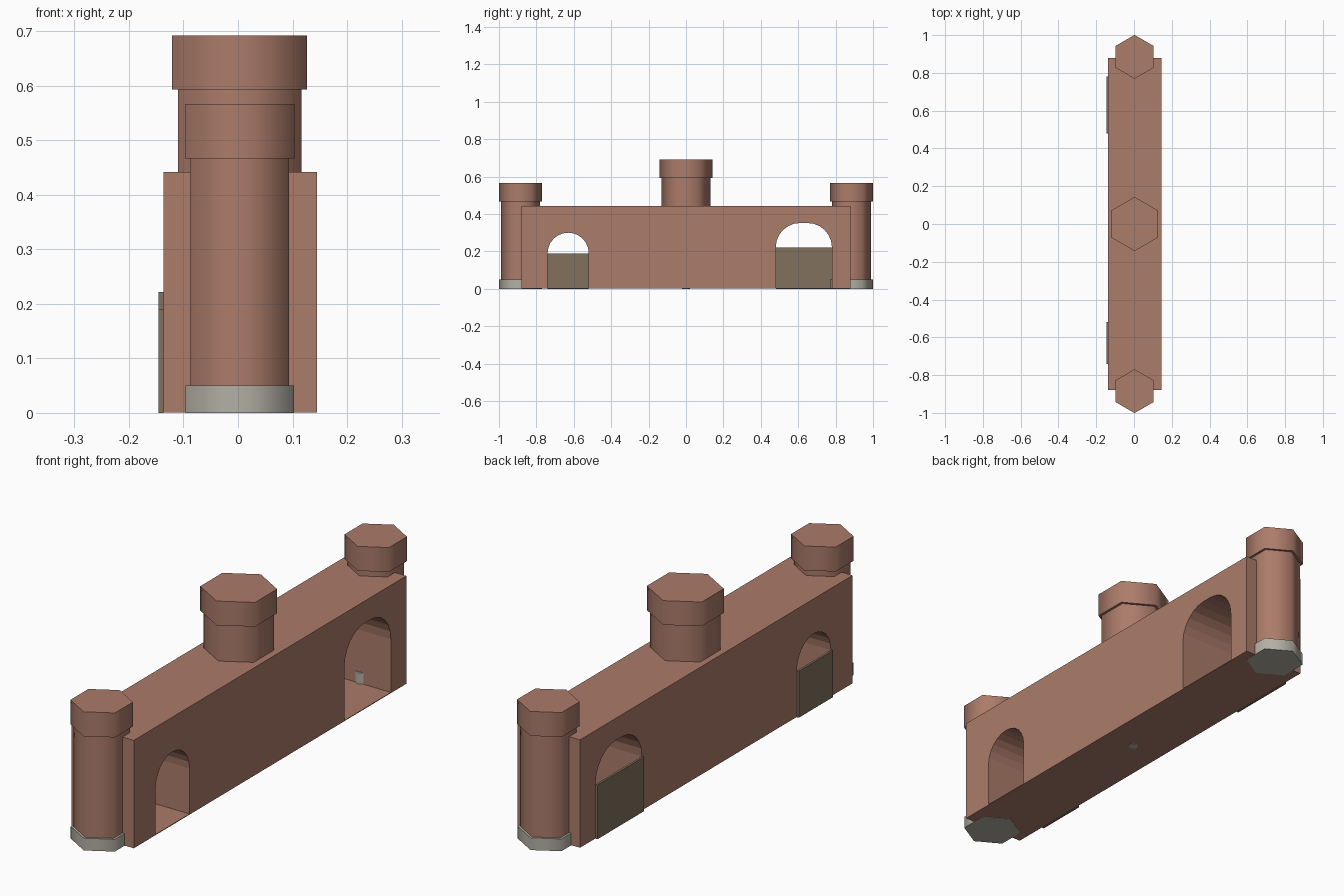
import bpy
import bmesh
from math import pi, sin, cos, radians

cube = bpy.data.objects.get("Cube")
if cube:
    bpy.data.objects.remove(cube, do_unlink=True)


def material(name, rgb):
    mat = bpy.data.materials.new(name)
    mat.use_nodes = True
    mat.diffuse_color = (*rgb, 1)
    mat.node_tree.nodes["Principled BSDF"].inputs["Base Color"].default_value = (*rgb, 1)
    return mat


BRICK = material("brick", (0.41, 0.2, 0.143))
STONE = material("pale stone", (0.45, 0.43, 0.37))
WOOD = material("weathered wood", (0.22, 0.165, 0.113))

X_MIN, X_MAX = -0.137, 0.145     # wall faces
HALF_LENGTH, HEIGHT = 0.88, 0.442
FLOOR = 0.004
AXIS_X = 0.003                   # tower centre line


def extrude_profile(name, outline, axis, start, depth, mat):
    """Extrude a closed 2D outline along x (outline is y, z) or z (outline is x, y)."""
    bm = bmesh.new()
    place = (lambda p: (start, *p)) if axis == "x" else (lambda p: (*p, start))
    face = bm.faces.new([bm.verts.new(place(p)) for p in outline])
    moved = bmesh.ops.extrude_face_region(bm, geom=[face])["geom"]
    offset = (depth, 0, 0) if axis == "x" else (0, 0, depth)
    bmesh.ops.translate(bm, vec=offset,
                        verts=[v for v in moved if isinstance(v, bmesh.types.BMVert)])
    bmesh.ops.recalc_face_normals(bm, faces=bm.faces)
    mesh = bpy.data.meshes.new(name)
    bm.to_mesh(mesh)
    bm.free()
    mesh.materials.append(mat)
    obj = bpy.data.objects.new(name, mesh)
    bpy.context.collection.objects.link(obj)
    return obj


def rect(a0, b0, a1, b1):
    return [(a0, b0), (a1, b0), (a1, b1), (a0, b1)]


def hexagon_prism(name, y, radius, bottom, top, mat):
    """Six-sided drum with a corner facing the front, softly shaded around."""
    outline = [(AXIS_X + radius * sin(i * pi / 3), y + radius * cos(i * pi / 3))
               for i in range(6)]
    obj = extrude_profile(name, outline, "z", bottom, top - bottom, mat)
    bpy.ops.object.select_all(action="DESELECT")
    obj.select_set(True)
    bpy.context.view_layer.objects.active = obj
    bpy.ops.object.shade_smooth_by_angle(angle=radians(65))


def arch(y0, y1, spring, radius, steps=6):
    """Opening outline from the left foot over the crown to the right foot."""
    points = [(y0, FLOOR)]
    for centre, first in ((y0 + radius, pi), (y1 - radius, pi / 2)):
        for i in range(steps + 1):
            a = first - i * pi / 2 / steps
            p = (centre + radius * cos(a), spring + radius * sin(a))
            if abs(p[0] - points[-1][0]) + abs(p[1] - points[-1][1]) > 1e-5:
                points.append(p)
    return points + [(y1, FLOOR)]


# Gate wall with two arched passages and a thin floor
gates = {"small": (-0.74, -0.52, 0.19, 0.11), "large": (0.48, 0.78, 0.222, 0.13)}
outline = [(-HALF_LENGTH, FLOOR)]
for gate in gates.values():
    outline += arch(*gate)
outline += [(HALF_LENGTH, FLOOR), (HALF_LENGTH, HEIGHT), (-HALF_LENGTH, HEIGHT)]
extrude_profile("gate_wall", outline, "x", X_MIN, X_MAX - X_MIN, BRICK)
extrude_profile("passage_floor", rect(X_MIN, -HALF_LENGTH, X_MAX, HALF_LENGTH),
                "z", 0.001, FLOOR - 0.001, BRICK)

# Wooden doors on one side of the passages
for name, (y0, y1, spring, _) in gates.items():
    extrude_profile(name + "_door", rect(y0, 0, y1, spring), "x", -0.146, 0.009, WOOD)

# End towers
for name, y in (("front", -0.885), ("back", 0.885)):
    hexagon_prism(name + "_tower_foot", y, 0.115, 0, 0.05, STONE)
    hexagon_prism(name + "_tower_shaft", y, 0.105, 0.05, 0.467, BRICK)
    hexagon_prism(name + "_tower_cap", y, 0.116, 0.467, 0.567, BRICK)

# Centre tower
hexagon_prism("centre_tower_shaft", 0, 0.131, HEIGHT, 0.593, BRICK)
hexagon_prism("centre_tower_cap", 0, 0.143, 0.593, 0.692, BRICK)
hexagon_prism("centre_tower_pin", 0, 0.022, 0, FLOOR, STONE)
